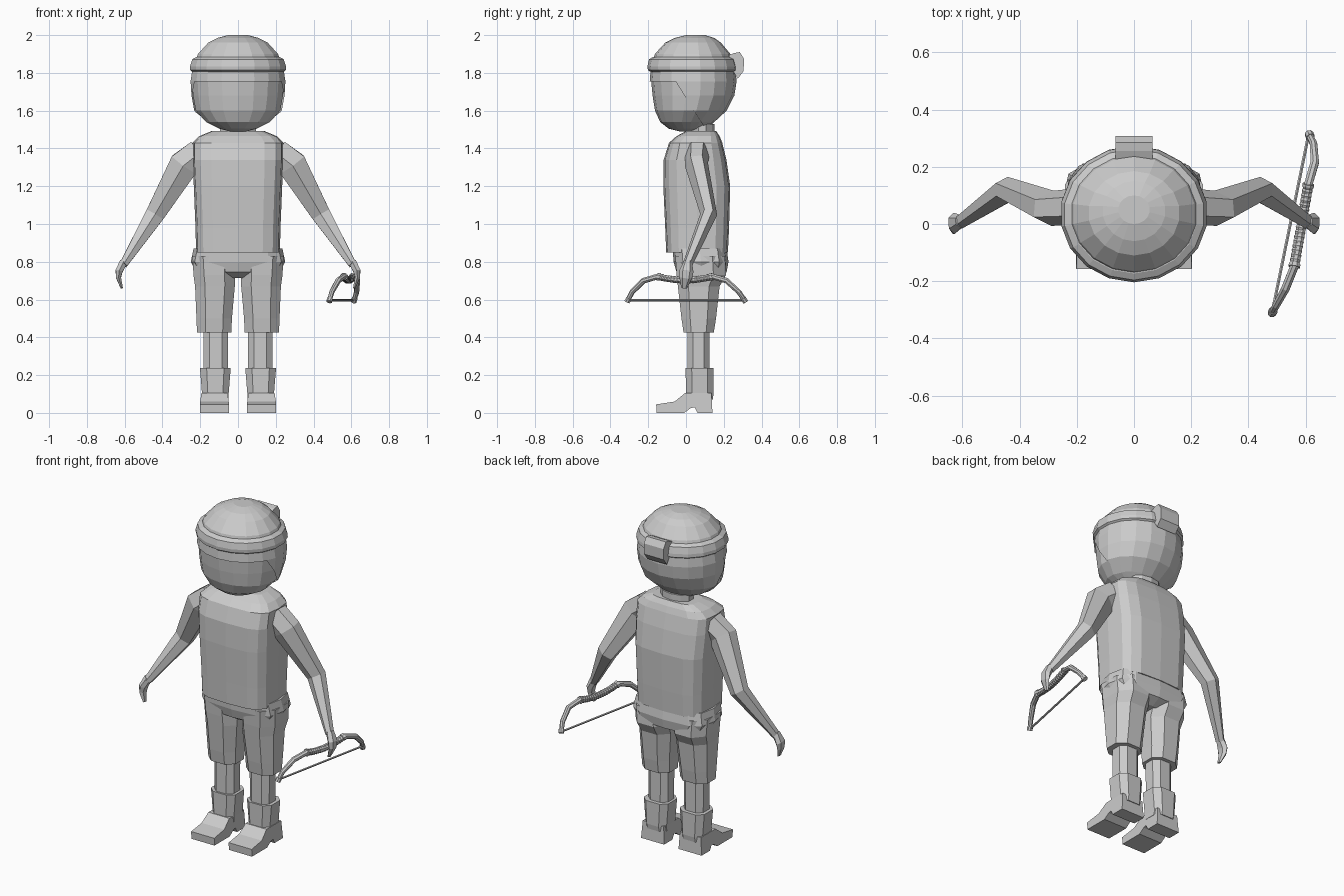
import bpy, bmesh, math
from mathutils import Vector

if "Cube" in bpy.data.objects:
    bpy.data.objects.remove(bpy.data.objects["Cube"])

grey = bpy.data.materials.new("plain_grey")
grey.diffuse_color = (0.6, 0.6, 0.6, 1)
grey.use_nodes = True
grey.node_tree.nodes["Principled BSDF"].inputs["Base Color"].default_value = grey.diffuse_color


def finish(name, bm, mirror=False):
    bmesh.ops.recalc_face_normals(bm, faces=bm.faces)
    me = bpy.data.meshes.new(name)
    bm.to_mesh(me)
    bm.free()
    me.materials.append(grey)
    ob = bpy.data.objects.new(name, me)
    bpy.context.collection.objects.link(ob)
    if mirror:
        ob.modifiers.new("mirror", "MIRROR").use_mirror_merge = False
    return ob


def loft_mesh(rings):
    """Skin a list of equal-length point rings and cap both ends."""
    bm = bmesh.new()
    rows = [[bm.verts.new(p) for p in r] for r in rings]
    n = len(rows[0])
    for a, b in zip(rows, rows[1:]):
        for i in range(n):
            j = (i + 1) % n
            bm.faces.new((a[i], a[j], b[j], b[i]))
    bm.faces.new(rows[0])
    bm.faces.new(rows[-1])
    return bm


def section(z, rx, yf, yb, cx=0, n=16, e=1.0, turn=0.0, grow=0.0):
    """Horizontal ring, e < 1 makes it boxier."""
    cy, ry = (yf + yb) / 2, (yb - yf) / 2
    pts = []
    for i in range(n):
        a = 2 * math.pi * (i + turn) / n - math.pi / 2
        c, s = math.cos(a), math.sin(a)
        pts.append((cx + (rx + grow) * math.copysign(abs(c) ** e, c),
                    cy + (ry + grow) * math.copysign(abs(s) ** e, s), z))
    return pts


def tube(path, radii, n=6, ref=(0, 1, 0)):
    """Rings along a path, radii are numbers or (across, along ref) pairs."""
    P = [Vector(p) for p in path]
    rings = []
    for i, p in enumerate(P):
        t = (P[min(i + 1, len(P) - 1)] - P[max(i - 1, 0)]).normalized()
        u = t.cross(Vector(ref)).normalized()
        v = u.cross(t)
        r = radii[i]
        ru, rv = r if isinstance(r, tuple) else (r, r)
        rings.append([p + u * ru * math.cos(a) + v * rv * math.sin(a)
                      for a in (2 * math.pi * (k + 0.5) / n for k in range(n))])
    return loft_mesh(rings)


# Head: an inner face and an outer hair shell opened at the front
head = [(2.0, .055, 0, .1), (1.985, .11, -.06, .15), (1.96, .16, -.11, .185),
        (1.90, .215, -.165, .235), (1.82, .245, -.187, .262),
        (1.755, .255, -.192, .268), (1.68, .25, -.185, .256),
        (1.60, .235, -.172, .215), (1.54, .18, -.145, .15),
        (1.505, .11, -.10, .11), (1.49, .05, -.04, .06)]
finish("face", loft_mesh([section(*h, n=18, grow=-.008) for h in head[3:]]))
bm = loft_mesh([section(*h, n=18) for h in head])
low = [f for f in bm.faces if f.calc_center_median().z < 1.755]
geom = low + list({e for f in low for e in f.edges}) + list({v for f in low for v in f.verts})
no = Vector((0, .255, .16)).normalized()
edge = Vector((0, -.055, 1.755))
bmesh.ops.bisect_plane(bm, geom=geom, plane_co=edge, plane_no=no)
bmesh.ops.delete(bm, context="FACES", geom=[
    f for f in bm.faces if f.calc_center_median().z < 1.755
    and (f.calc_center_median() - edge).dot(no) < 0])
finish("hair", bm)

# Headband with a raised middle ridge, and its knot at the back
band = [(1.885, .222, -.173, .238), (1.872, .246, -.196, .262),
        (1.835, .258, -.204, .272), (1.815, .258, -.202, .274), (1.805, .244, -.187, .26)]
finish("headband", loft_mesh([section(*b, n=18) for b in band]))


def slab(name, profile, width, mirror=False):
    """Extrude a y-z outline along x; width(z) gives the x limits."""
    return finish(name, loft_mesh([[(width(z)[k], y, z) for y, z in profile] for k in (0, 1)]), mirror)


slab("headband_knot", [(.22, 1.89), (.255, 1.905), (.285, 1.91), (.307, 1.875),
                       (.305, 1.81), (.275, 1.77), (.255, 1.80)],
     lambda z: (-.065, .065))

# Neck and shirt
finish("neck", loft_mesh([section(z, .1, .02, .15, n=10) for z in (1.45, 1.53)]))
shirt = [(.85, .222, -.105, .222), (.98, .225, -.11, .228), (1.2, .234, -.12, .234),
         (1.34, .24, -.118, .214), (1.43, .24, -.09, .192), (1.465, .205, -.05, .178),
         (1.492, .14, 0, .16)]
finish("shirt", loft_mesh([section(*s, e=.55) for s in shirt]))

# Shorts: pelvis plus two legs
hips = [(.87, .235, -.07, .215), (.80, .25, -.066, .225), (.745, .22, -.05, .215), (.715, .07, .0, .16)]
finish("shorts_hips", loft_mesh([section(*h, n=12, e=.6) for h in hips]))
legs = [(.83, .118, -.065, .215), (.73, .118, -.058, .22), (.67, .112, -.05, .185),
        (.5, .1, -.03, .165), (.425, .097, -.018, .152)]
cxs = (.13, .125, .122, .126, .126)
finish("shorts_leg", loft_mesh([section(*l, cx=c, n=8, e=.8, turn=.5) for l, c in zip(legs, cxs)]), True)

# Lower legs
finish("lower_leg", loft_mesh([section(z, r, .005, .128, cx=.118, n=8, e=.75, turn=.5)
                               for z, r in ((.46, .07), (.2, .068))]), True)

# Boots: flared shaft and a foot with arch and heel
finish("boot_shaft", loft_mesh([section(z, r, f, b, cx=.12, n=8, e=.65, turn=.5) for z, r, f, b in
                                ((.238, .086, -.006, .15), (.1, .074, -.004, .15), (.07, .074, 0, .145))]), True)
foot = [(-.155, 0), (-.158, .045), (-.06, .06), (-.005, .105), (.135, .105),
        (.14, 0), (.06, 0), (.045, .03), (.025, .025), (-.01, 0)]
slab("boot_foot", foot, lambda z: (.048 + .12 * max(z - .05, 0), .202 - .15 * max(z - .05, 0)), True)

# Arms and hands
finish("arm", tube([(.205, .06, 1.375), (.285, .055, 1.315), (.44, .12, 1.05), (.607, .008, .785)],
                   [(.085, .065), (.09, .062), (.058, .045), (.024, .026)]), True)
finish("hand", tube([(.605, .01, .80), (.63, .002, .75), (.632, -.002, .715), (.615, -.01, .66)],
                    [(.024, .022), (.022, .038), (.015, .034), (.007, .015)]), True)

# Bow held in one hand
bow = [(.482, -.312, .588), (.497, -.285, .64), (.53, -.225, .70), (.56, -.15, .722),
       (.578, -.06, .708), (.59, 0, .703), (.598, .06, .708), (.61, .14, .722),
       (.632, .215, .70), (.628, .28, .64), (.612, .315, .588)]
finish("bow_limbs", tube(bow, [.012, .014, .016, .016, .015, .015, .015, .016, .016, .014, .012],
                         n=8, ref=(0, 0, 1)))
wrap, sizes = [], []
a, m, b = (Vector(bow[i]) for i in (3, 5, 7))
for i in range(37):
    t = i / 36
    p = a.lerp(b, t)
    p.z = m.z + (a.z - m.z) * (2 * t - 1) ** 2
    wrap.append(p)
    sizes.append(.022 if i in (0, 1, 35, 36) else .017 + .003 * (i % 2))
finish("bow_grip_wrap", tube(wrap, sizes, n=8, ref=(0, 0, 1)))
for name, i, j in (("bow_tip_front", 0, 1), ("bow_tip_back", 10, 9)):
    p, q = Vector(bow[i]), Vector(bow[j])
    finish(name, tube([p, p.lerp(q, .35)], [.016, .016], n=8, ref=(1, 0, 0)))
finish("bow_string", tube([(.484, -.305, .597), (.61, .31, .597)], [.006, .006], ref=(0, 0, 1)))
